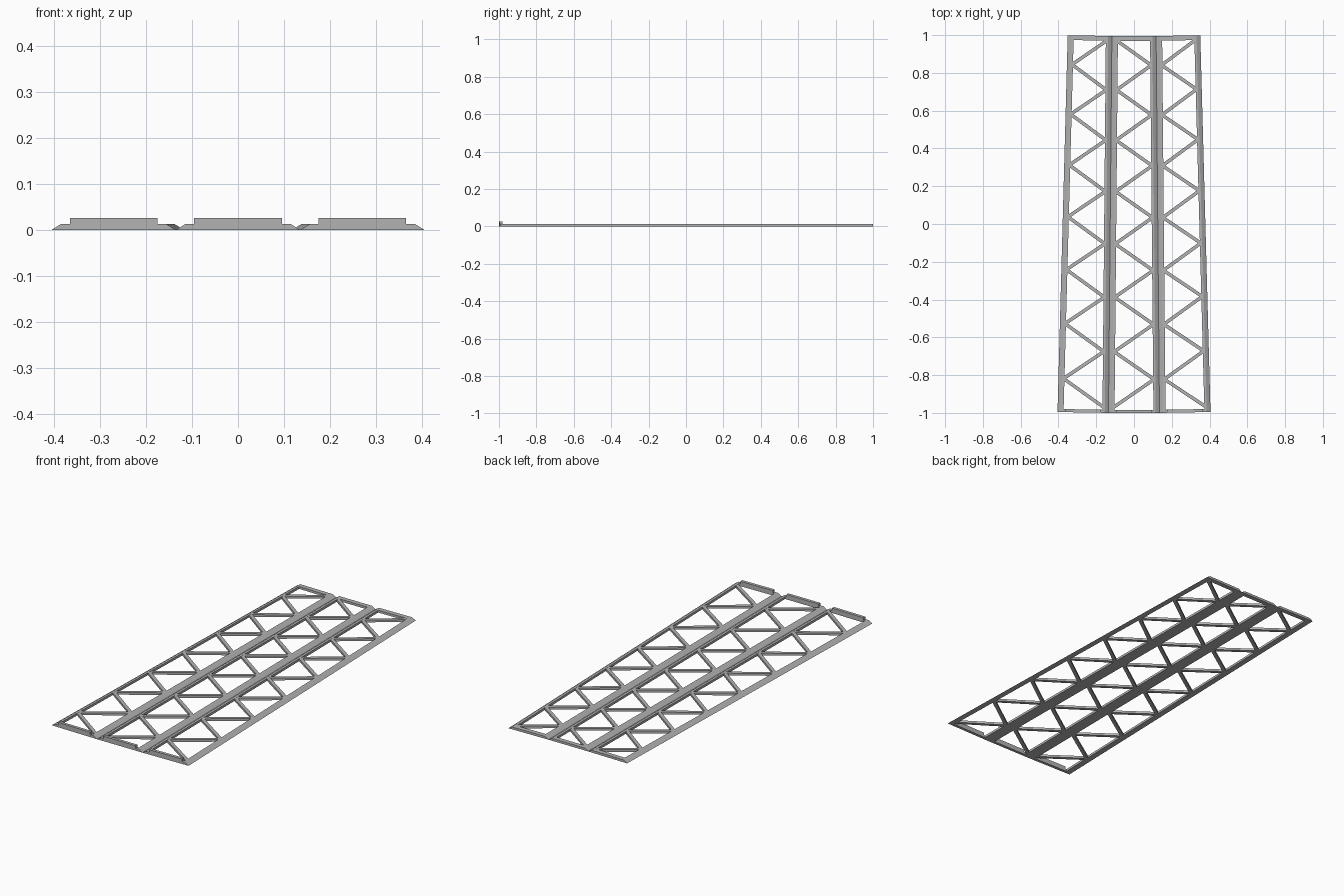
import bpy, bmesh, math
from mathutils import Matrix, Vector

if "Cube" in bpy.data.objects:
    bpy.data.objects.remove(bpy.data.objects["Cube"])

steel = bpy.data.materials.new("light grey")
steel.diffuse_color = (0.45, 0.45, 0.45, 1)
steel.use_nodes = True
steel.node_tree.nodes["Principled BSDF"].inputs["Base Color"].default_value = steel.diffuse_color

T = 0.0125                   # panel thickness
Y0, Y1 = -1.0, 0.995         # front and back ends of a panel
W0, W1 = 0.135, 0.117        # half widths at the front and back
APEX = Y0 + (Y1 - Y0) * W0 / (W0 - W1)   # point where the tapered sides meet
RAIL, BEVEL = 0.032, 0.02


def half_width(y):
    return W0 + (W1 - W0) * (y - Y0) / (Y1 - Y0)


def finish(bm, name, matrix):
    bmesh.ops.recalc_face_normals(bm, faces=bm.faces)
    me = bpy.data.meshes.new(name)
    bm.to_mesh(me)
    bm.free()
    me.materials.append(steel)
    me.transform(matrix)
    ob = bpy.data.objects.new(name, me)
    bpy.context.collection.objects.link(ob)


def loft(bm, a, b):
    """Solid between two matching end sections."""
    va, vb = [bm.verts.new(p) for p in a], [bm.verts.new(p) for p in b]
    n = len(a)
    bm.faces.new(va)
    bm.faces.new(vb)
    for i in range(n):
        j = (i + 1) % n
        bm.faces.new((va[i], va[j], vb[j], vb[i]))


def bar(bm, p, q, width, z0, z1):
    """Flat bar between two plan points."""
    p, q = Vector(p), Vector(q)
    d = (q - p).normalized()
    s = Vector((-d.y, d.x)) * width / 2

    def section(c):
        return [(*(c + s), z0), (*(c - s), z0), (*(c - s), z1), (*(c + s), z1)]
    loft(bm, section(p), section(q))


def panel(name, angle, flip):
    pivot = Matrix.Translation((0, APEX, 0))
    m = pivot @ Matrix.Rotation(angle, 4, 'Z') @ pivot.inverted()

    # side rails with a sloped outer edge
    bm = bmesh.new()
    for s in (-1, 1):
        def section(y):
            w = half_width(y)
            return [(s * w, y, 0), (s * (w - BEVEL), y, T),
                    (s * (w - RAIL), y, T), (s * (w - RAIL), y, 0)]
        loft(bm, section(Y0), section(Y1))
    finish(bm, name + "_side_rails", m)

    # front and back cross rails
    bm = bmesh.new()
    for y, depth in ((Y0 + 0.008, 0.016), (Y1 - 0.0125, 0.025)):
        w = half_width(y) - BEVEL - 0.004
        bar(bm, (-w, y), (w, y), depth, 0, T)
    finish(bm, name + "_cross_rails", m)

    # upright lip along the front
    bm = bmesh.new()
    bar(bm, (-0.095, Y0 + 0.008), (0.095, Y0 + 0.008), 0.016, T, 0.026)
    finish(bm, name + "_front_lip", m)

    # zigzag braces, spaced slightly wider toward the front
    bm = bmesh.new()
    nodes = []
    for i in range(15):
        t = i / 14
        y = 0.97 - 1.94 * (t - 0.07 * t * (1 - t))
        y -= 1.94 * 0.0 if i else 0
        side = flip if i % 2 == 0 else -flip
        nodes.append((side * (half_width(y) - RAIL + 0.005), y))
    for p, q in zip(nodes, nodes[1:]):
        bar(bm, p, q, 0.018, 0, T - 0.0005)
    finish(bm, name + "_braces", m)


TILT = 2 * math.atan(W0 / (APEX - Y0))
panel("left_panel", -TILT, 1)
panel("middle_panel", 0, -1)
panel("right_panel", TILT, 1)
